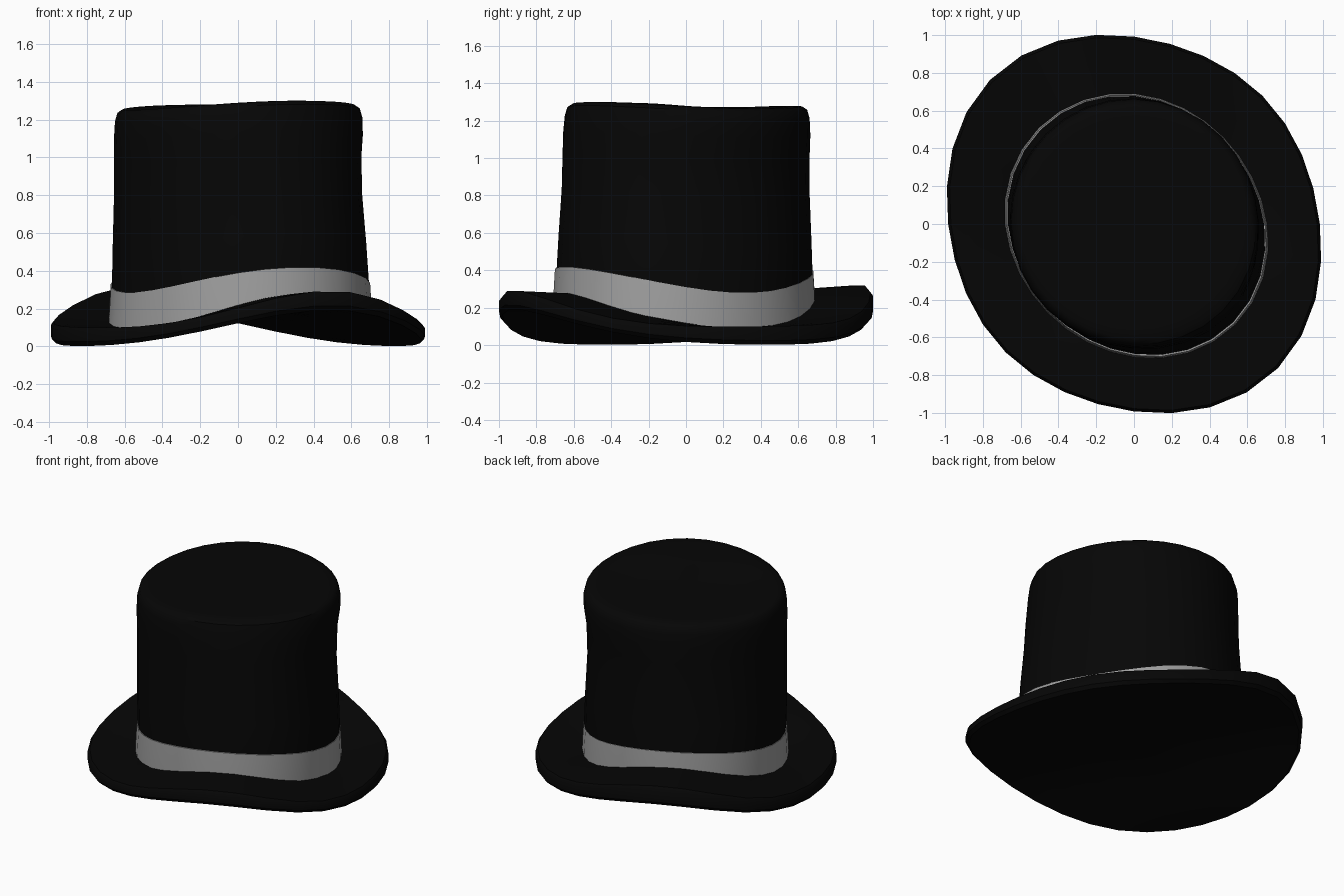
import bpy, bmesh
from math import sin, cos, pi, radians

if "Cube" in bpy.data.objects:
    bpy.data.objects.remove(bpy.data.objects["Cube"])

N = 32
LONG = radians(133)   # long axis of the oval plan
HIGH = radians(118)   # axis along which the brim turns up


def material(name, v):
    m = bpy.data.materials.new(name)
    m.diffuse_color = (v, v, v, 1)
    m.use_nodes = True
    m.node_tree.nodes["Principled BSDF"].inputs["Base Color"].default_value = m.diffuse_color
    return m


def loft(name, rings, mat, cap_end=False, closed=False, angle=40):
    """Skin a list of ring functions: angle -> (radius, height, x shift, y shift)."""
    bm = bmesh.new()
    loops = []
    for ring in rings:
        loop = []
        for i in range(N):
            t = 2 * pi * i / N
            r, z, dx, dy = ring(t)
            loop.append(bm.verts.new((r * cos(t) + dx, r * sin(t) + dy, z)))
        loops.append(loop)
    pairs = list(zip(loops, loops[1:]))
    if closed:
        pairs.append((loops[-1], loops[0]))
    for a, b in pairs:
        for i in range(N):
            j = (i + 1) % N
            bm.faces.new((a[i], a[j], b[j], b[i]))
    if cap_end:
        last = loops[-1]
        c = bm.verts.new((0, 0, sum(v.co.z for v in last) / N))
        for i in range(N):
            bm.faces.new((last[i], last[(i + 1) % N], c))
    bmesh.ops.recalc_face_normals(bm, faces=bm.faces)
    me = bpy.data.meshes.new(name)
    bm.to_mesh(me)
    bm.free()
    ob = bpy.data.objects.new(name, me)
    bpy.context.collection.objects.link(ob)
    me.materials.append(mat)
    bpy.ops.object.select_all(action='DESELECT')
    ob.select_set(True)
    bpy.context.view_layer.objects.active = ob
    bpy.ops.object.shade_smooth_by_angle(angle=radians(angle))
    return ob


def rim_radius(t):
    return 1.004 + .059 * cos(2 * (t - LONG)) + .016 * cos(4 * (t - LONG))


def saddle(t):
    return cos(2 * (t - HIGH))


def lobe(t, deg, power):
    """Local swelling towards one direction."""
    return max(0, cos(t - radians(deg))) ** power


def arch(t, s):
    u = s * rim_radius(t) * sin(t - HIGH)
    return cos(pi * u / 2) ** 2


def brim_top(s, dz=0):
    def ring(t):
        R = rim_radius(t)
        k = max(0, (s * R - .62) / (R - .62))
        tilt = .015 * sin(t - radians(28))
        inner = .095 + .19 * ((1 + saddle(t)) / 2) ** 1.3 + tilt * .7
        outer = .10 + .21 * arch(t, 1) + tilt
        return s * R, inner + (outer - inner) * k + dz, 0, 0
    return ring


def brim_under(s, dz=0):
    return lambda t: (s * rim_radius(t), .195 * arch(t, s) ** .78 - .003 + dz, 0, 0)


black = material("black_felt", .0018)
grey = material("grey_ribbon", .35)

# Turned-up brim with a rounded edge and closed underside
loft("brim", [brim_top(.6), brim_top(.7), brim_top(.8), brim_top(.9),
              brim_top(.985), brim_top(1, -.02), brim_under(1, .025), brim_under(.98),
              brim_under(.85), brim_under(.7), brim_under(.5), brim_under(.25)],
     black, cap_end=True)


# Crown: (radius, height, share of saddle/oval distortion, waist, swelling)
def crown_ring(r, z, k, w, b):
    def ring(t):
        return (r + .035 * k * cos(2 * (t - LONG)) - w * lobe(t, 28, 2)
                + b * lobe(t, -45, 4),
                z + (.01 + .055 * k) * saddle(t) - .006 * sin(t)
                + .012 * (1 - k) * cos(t),
                .009 * k, .01 - .014 * k)
    return ring


profile = [(.675, .14, 1, 0, .015), (.678, .34, .95, 0, .02),
           (.670, .55, .6, .012, .035), (.660, .80, .3, .026, .04),
           (.658, 1.0, .2, .022, .035), (.658, 1.12, .15, .006, .025),
           (.652, 1.21, .1, 0, .02), (.639, 1.255, .1, 0, .02),
           (.613, 1.273, .1, 0, .015), (.55, 1.275, .08, 0, .01), (.3, 1.272, 0, 0, 0)]
loft("crown", [crown_ring(*p) for p in profile], black, cap_end=True)


# Ribbon band following the brim curve
def band_ring(off, z):
    return lambda t: (.690 + .036 * cos(2 * (t - LONG)) + .017 * lobe(t, -45, 4) + off,
                      z + .066 * saddle(t) - .006 * sin(t), .009, -.006)


loft("ribbon_band", [band_ring(.004, .155), band_ring(0, .25), band_ring(-.006, .348),
                     band_ring(-.025, .348), band_ring(-.02, .155)], grey, closed=True)
